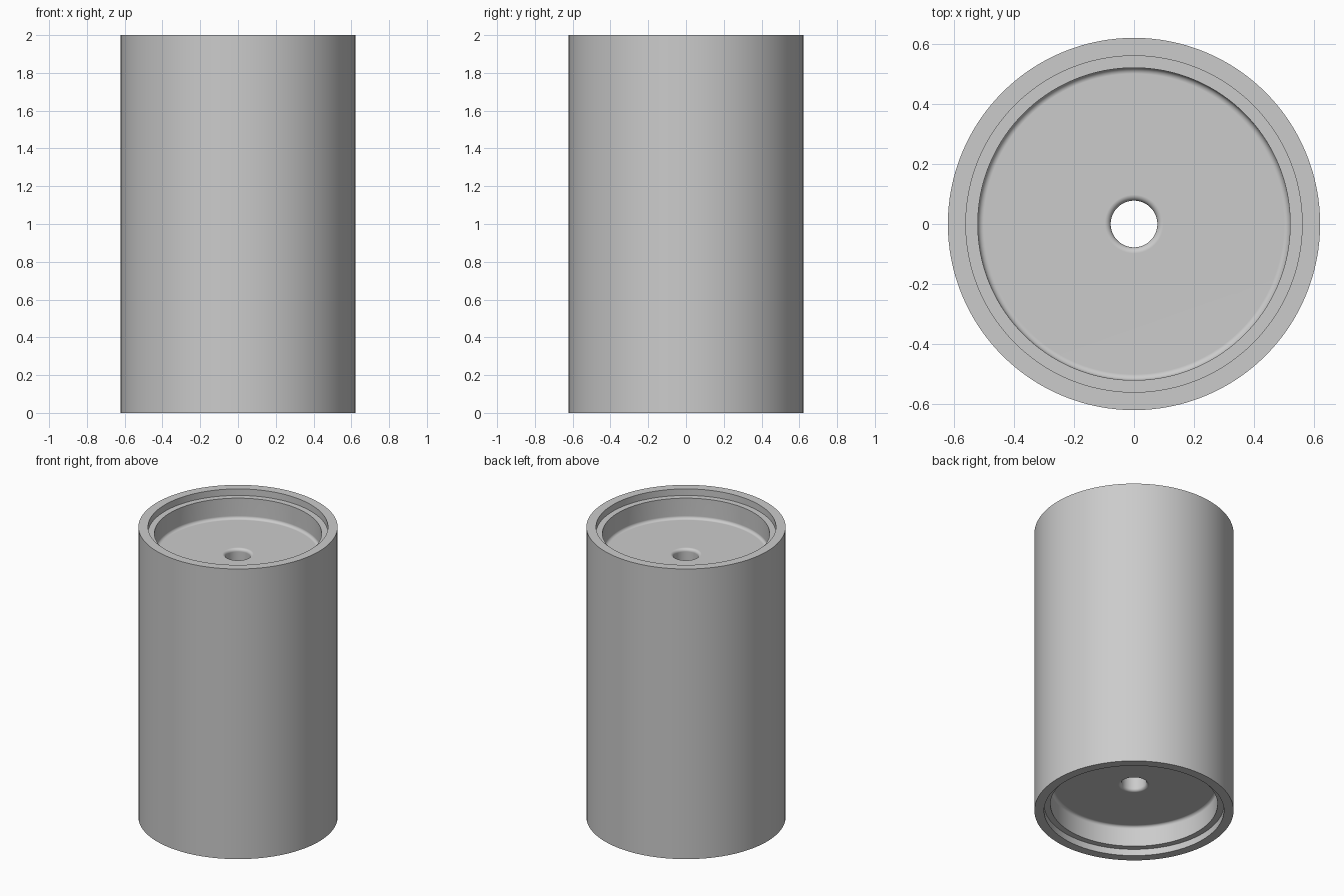
import bpy
import bmesh
import math
from mathutils import Vector

cube = bpy.data.objects.get("Cube")
if cube:
    bpy.data.objects.remove(cube, do_unlink=True)

HEIGHT = 2.0
OUTER, LIP, POCKET, BORE = 0.622, 0.562, 0.522, 0.078
LEDGE_DEPTH, FLOOR_DEPTH, FILLET = 0.045, 0.187, 0.02
SEGMENTS = 128


def arc(cx, cz, start, end, steps=6):
    """Points of a fillet arc, angles in degrees."""
    angles = [math.radians(start + (end - start) * i / steps) for i in range(steps + 1)]
    return [(cx + FILLET * math.cos(a), cz + FILLET * math.sin(a)) for a in angles]


# Half profile (radius, height): rim, stepped ledge, filleted pocket floor, bore
ledge = HEIGHT - LEDGE_DEPTH
floor = HEIGHT - FLOOR_DEPTH
top = [(OUTER, HEIGHT), (LIP, HEIGHT), (LIP, ledge), (POCKET, ledge)]
top += arc(POCKET - FILLET, floor + FILLET, 0, -90)
top += arc(BORE + FILLET, floor - FILLET, 90, 180)

# The lower end mirrors the upper end
profile = top + [(r, HEIGHT - z) for r, z in reversed(top)]

# Revolve the closed profile into the body
bm = bmesh.new()
verts = [bm.verts.new((r, 0, z)) for r, z in profile]
edges = [bm.edges.new((v, verts[(i + 1) % len(verts)])) for i, v in enumerate(verts)]
bmesh.ops.spin(bm, geom=verts + edges, cent=Vector(), axis=Vector((0, 0, 1)),
               angle=math.tau, steps=SEGMENTS, use_duplicate=False)
bmesh.ops.remove_doubles(bm, verts=bm.verts[:], dist=0.0001)
bmesh.ops.recalc_face_normals(bm, faces=bm.faces[:])
mesh = bpy.data.meshes.new("cylinder_body")
bm.to_mesh(mesh)
bm.free()

body = bpy.data.objects.new("cylinder_body", mesh)
bpy.context.collection.objects.link(body)

# Plain grey material
grey = bpy.data.materials.new("plain grey")
grey.use_nodes = True
colour = (0.6, 0.6, 0.6, 1)
grey.diffuse_color = colour
for node in grey.node_tree.nodes:
    if node.type == 'BSDF_PRINCIPLED':
        node.inputs["Base Color"].default_value = colour
mesh.materials.append(grey)

# Smooth walls and fillets, crisp rims
for ob in bpy.context.selected_objects:
    ob.select_set(False)
body.select_set(True)
bpy.context.view_layer.objects.active = body
bpy.ops.object.shade_smooth_by_angle(angle=math.radians(30))
weighted = body.modifiers.new("flat_floor_normals", 'WEIGHTED_NORMAL')
weighted.keep_sharp = True
